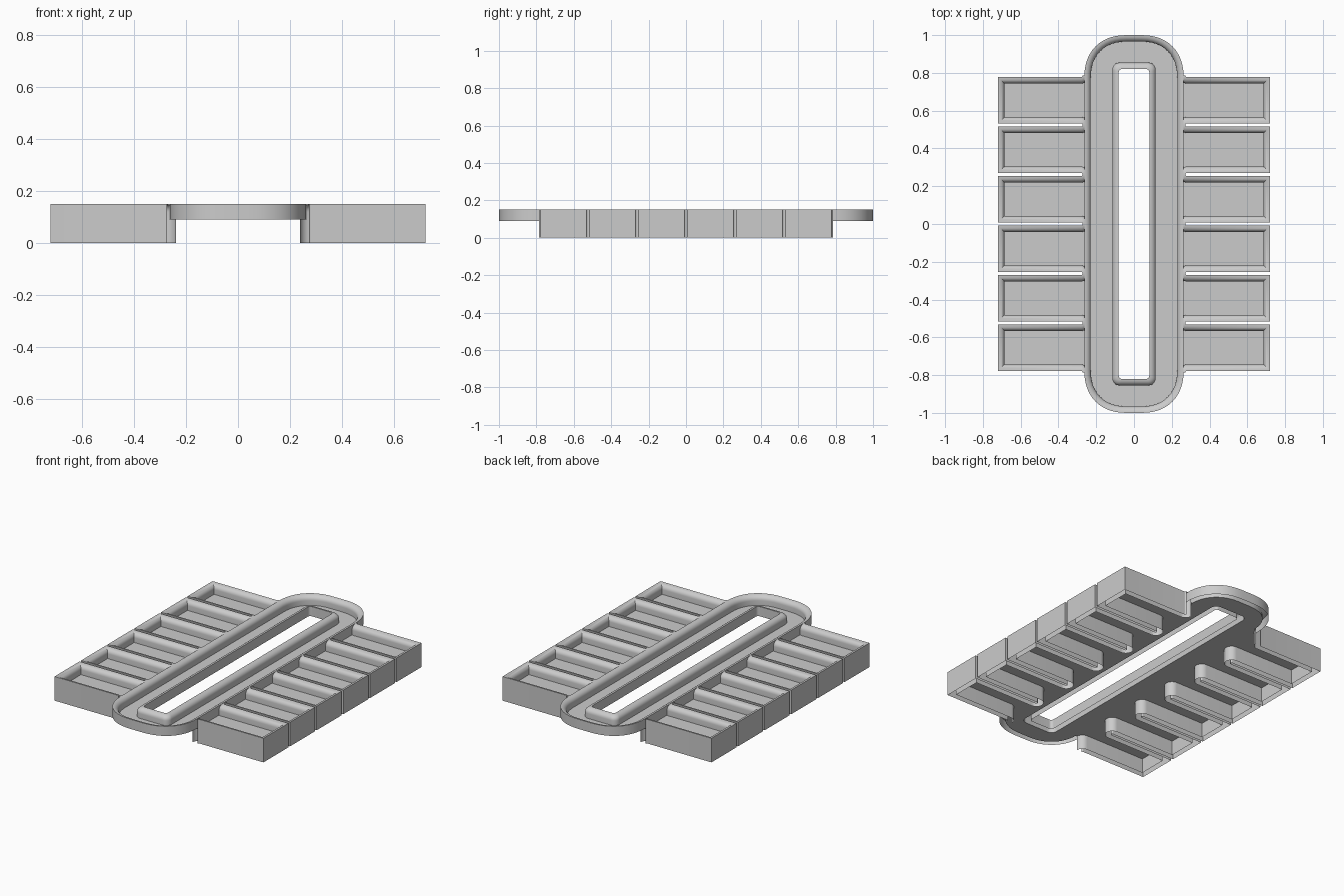
import bpy, bmesh
from math import sin, cos, pi

if "Cube" in bpy.data.objects:
    bpy.data.objects.remove(bpy.data.objects["Cube"])

TOP, FLOOR, RIM = 0.15, 0.09, 0.034      # lip height, floor height, lip width
DROP = 0.03                              # height of the rounded lip edge
PITCH, GAP, SLOT_X, END_X = 0.262, 0.008, 0.28, 0.72
STEPS = [i / 6 for i in range(7)]


def loft(bm, loops, closed):
    rows = [[bm.verts.new(p) for p in loop] for loop in loops]
    n = len(rows[0])
    for a, b in zip(rows, rows[1:]):
        for i in range(n if closed else n - 1):
            j = (i + 1) % n
            bm.faces.new((a[i], a[j], b[j], b[i]))


def finish(bm, name):
    mesh = bpy.data.meshes.new(name)
    bm.to_mesh(mesh)
    bm.free()
    ob = bpy.data.objects.new(name, mesh)
    bpy.context.collection.objects.link(ob)
    bpy.ops.object.select_all(action='DESELECT')
    ob.select_set(True)
    bpy.context.view_layer.objects.active = ob
    bpy.ops.object.shade_smooth_by_angle(angle=0.6)
    return ob


def rounded_rect(hx, hy, r, z, e=2.0, n=12):
    """Counter-clockwise rounded rectangle; e > 2 softens the corner."""
    pts = []
    for q, (sx, sy) in enumerate(((1, 1), (-1, 1), (-1, -1), (1, -1))):
        for i in range(n + 1):
            a = pi / 2 * (i / n if q % 2 == 0 else 1 - i / n)
            pts.append((sx * (hx - r + r * max(cos(a), 0) ** (2 / e)),
                        sy * (hy - r + r * max(sin(a), 0) ** (2 / e)), z))
    return pts


def lip(t):
    """Quarter-round lip: inward fraction and height."""
    return sin(t * pi / 2), TOP - DROP * (1 - cos(t * pi / 2))


# central ring: outer wall, rounded lip, channel floor, rounded lip, slot wall
def outer(k, z):
    return rounded_rect(0.263 - RIM * k, 1 - RIM * k, 0.225 - RIM * k, z, 2.25)


def inner(k, z):
    return rounded_rect(0.081 + RIM * k, 0.82 + RIM * k, 0.018 + 0.02 * k, z)


bm = bmesh.new()
loops = [outer(0, FLOOR)] + [outer(*lip(t)) for t in STEPS] + [outer(1, FLOOR)]
loops += [inner(1, FLOOR)] + [inner(*lip(t)) for t in reversed(STEPS)] + [inner(0, FLOOR)]
loft(bm, loops, True)
finish(bm, "central_ring")


# side trays: a hollow lipped wall following a U path, repeated and mirrored
def tray_path(k, z, cy):
    off = RIM * k
    h = PITCH / 2 - GAP - off            # half width of the tray at this offset
    low = []
    for i in range(9):                   # rounded end of the gap between trays
        a = pi / 2 * i / 8
        low.append((SLOT_X - (GAP + off) * cos(a), -PITCH / 2 + (GAP + off) * sin(a)))
    low.append((END_X - off, -h))
    pts = low + [(x, -y) for x, y in reversed(low)]
    return [(x, y + cy, z) for x, y in pts]


cy = -2.5 * PITCH
bm = bmesh.new()
loops = [tray_path(0, 0, cy)] + [tray_path(*lip(t), cy) for t in STEPS]
loops += [tray_path(1, FLOOR, cy), tray_path(1, 0, cy)]
loft(bm, loops, False)
# tray floor, running in under the ring
bm.faces.new([bm.verts.new(p) for p in
              [(0.225, cy - PITCH / 2, FLOOR)] + tray_path(1, FLOOR, cy)
              + [(0.225, cy + PITCH / 2, FLOOR)]][::1])
trays = finish(bm, "side_trays")
arr = trays.modifiers.new("repeat", 'ARRAY')
arr.count = 6
arr.use_relative_offset = False
arr.use_constant_offset = True
arr.constant_offset_displace = (0, PITCH, 0)
arr.use_merge_vertices = True
arr.merge_threshold = 0.0005
mir = trays.modifiers.new("mirror", 'MIRROR')
mir.use_axis[0] = True
